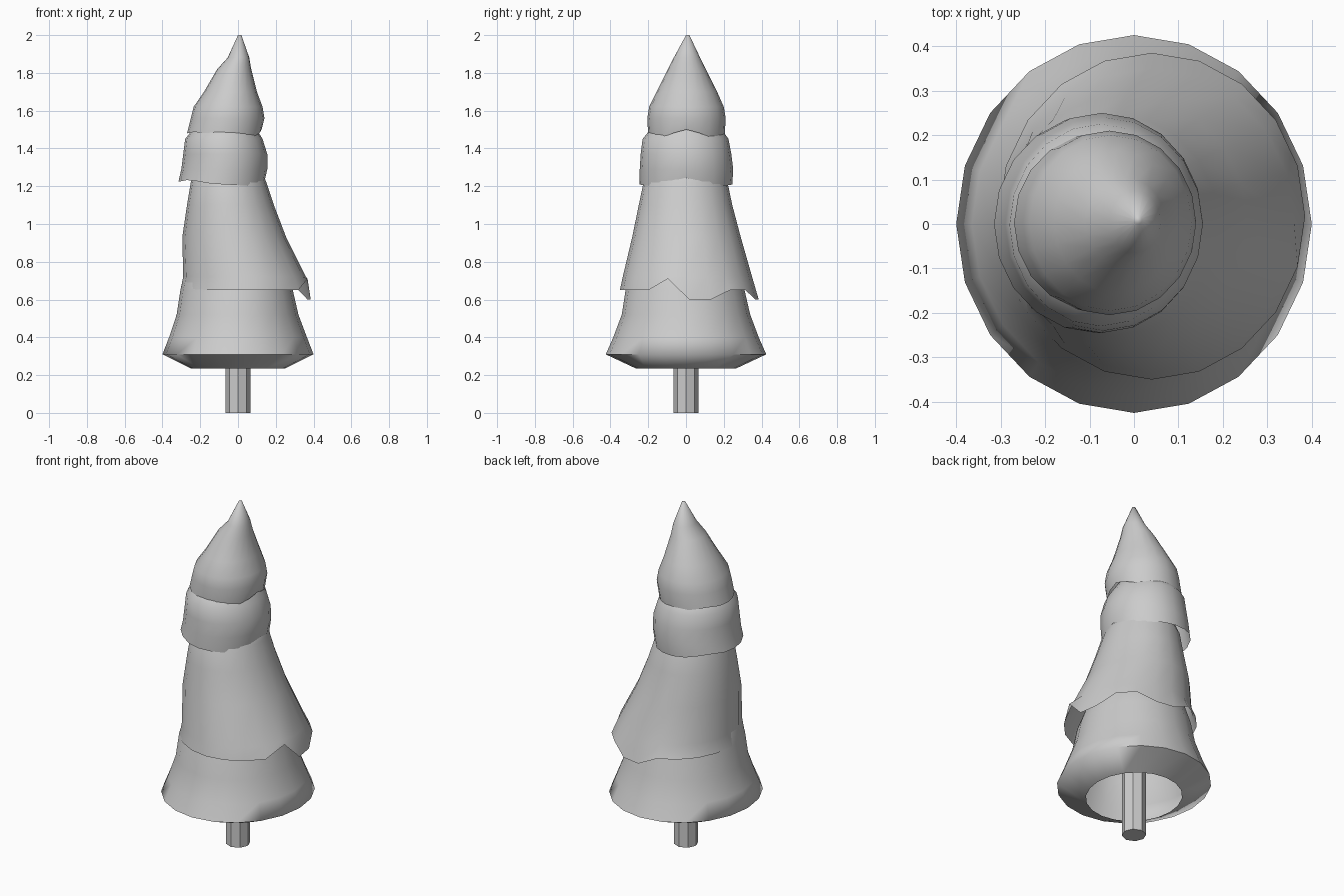
import bpy, math

cube = bpy.data.objects.get("Cube")
if cube:
    bpy.data.objects.remove(cube, do_unlink=True)

SIDES = 20
grey = bpy.data.materials.new("plain grey")
grey.use_nodes = True
colour = (0.6, 0.6, 0.6, 1)
grey.diffuse_color = colour
grey.node_tree.nodes["Principled BSDF"].inputs["Base Color"].default_value = colour


def add_mesh(name, verts, faces, angle):
    mesh = bpy.data.meshes.new(name)
    mesh.from_pydata(verts, [], faces)
    mesh.materials.append(grey)
    obj = bpy.data.objects.new(name, mesh)
    bpy.context.collection.objects.link(obj)
    bpy.ops.object.select_all(action='DESELECT')
    obj.select_set(True)
    bpy.context.view_layer.objects.active = obj
    bpy.ops.object.shade_smooth_by_angle(angle=math.radians(angle))
    return obj


def tier(name, rings, hem=None, cap=False):
    """Loft ellipses given bottom to top as (z, left, right, front, back).
    hem(angle) shifts the height of the lowest ring."""
    verts, faces = [], []
    for level, (z, x0, x1, y0, y1) in enumerate(rings):
        for i in range(SIDES):
            a = 2 * math.pi * i / SIDES
            lift = hem(math.degrees(a)) if hem and level == 0 else 0
            verts.append(((x0 + x1) / 2 + (x1 - x0) / 2 * math.cos(a),
                          (y0 + y1) / 2 + (y1 - y0) / 2 * math.sin(a), z + lift))
    for level in range(len(rings) - 1):
        for i in range(SIDES):
            j = (i + 1) % SIDES
            b, t = level * SIDES, (level + 1) * SIDES
            faces.append((b + i, b + j, t + j, t + i))
    if cap:
        faces.append(tuple(range(len(verts) - SIDES, len(verts))))
    return add_mesh(name, verts, faces, 85)


def long_hem(a):
    # Dips at the left and back, with one raised notch
    if 335 < a < 350:
        return 0.11
    return 0.0 if a < 20 or 65 < a < 95 else 0.05


def wavy_hem(a):
    r = math.radians(a)
    return 0.02 * math.sin(r) ** 2 * math.cos(3 * r) - 0.025 * abs(math.sin(r)) + 0.01 * math.cos(5 * r)


# Bottom skirt with its lip turned in underneath
tier("bottom_skirt", [
    (0.235, -0.25, 0.25, -0.265, 0.265),
    (0.31, -0.40, 0.40, -0.425, 0.425),
    (0.40, -0.365, 0.365, -0.385, 0.385),
    (0.52, -0.325, 0.32, -0.34, 0.34),
    (0.65, -0.305, 0.29, -0.32, 0.31),
    (0.80, -0.27, 0.24, -0.25, 0.25),
    (1.10, -0.02, 0.02, -0.02, 0.02)], cap=True)

# Long sloping middle tier
tier("long_tier", [
    (0.60, -0.305, 0.385, -0.35, 0.385),
    (0.72, -0.29, 0.36, -0.335, 0.35),
    (0.93, -0.295, 0.255, -0.285, 0.29),
    (1.10, -0.27, 0.19, -0.25, 0.245),
    (1.22, -0.25, 0.15, -0.225, 0.22),
    (1.36, -0.20, 0.10, -0.15, 0.15)], long_hem, cap=True)

# Short upper tier
tier("upper_tier", [
    (1.235, -0.315, 0.145, -0.245, 0.245),
    (1.29, -0.30, 0.155, -0.245, 0.25),
    (1.37, -0.29, 0.155, -0.24, 0.24),
    (1.45, -0.28, 0.13, -0.23, 0.225),
    (1.50, -0.24, 0.10, -0.19, 0.19),
    (1.58, -0.15, 0.05, -0.10, 0.10)], wavy_hem, cap=True)

# Pointed top
tier("pointed_top", [
    (1.49, -0.27, 0.125, -0.20, 0.205),
    (1.56, -0.25, 0.14, -0.205, 0.21),
    (1.62, -0.235, 0.13, -0.195, 0.20),
    (1.70, -0.18, 0.10, -0.155, 0.165),
    (1.82, -0.11, 0.07, -0.095, 0.105),
    (1.88, -0.055, 0.06, -0.065, 0.075),
    (2.00, 0.0, 0.018, 0.0, 0.018)], wavy_hem, cap=True)

# Straight faceted trunk
bpy.ops.mesh.primitive_cylinder_add(vertices=8, radius=0.065, depth=0.9, location=(0, 0, 0.45),
                                    rotation=(0, 0, 0))
trunk = bpy.context.object
trunk.name = "trunk"
trunk.data.materials.append(grey)
